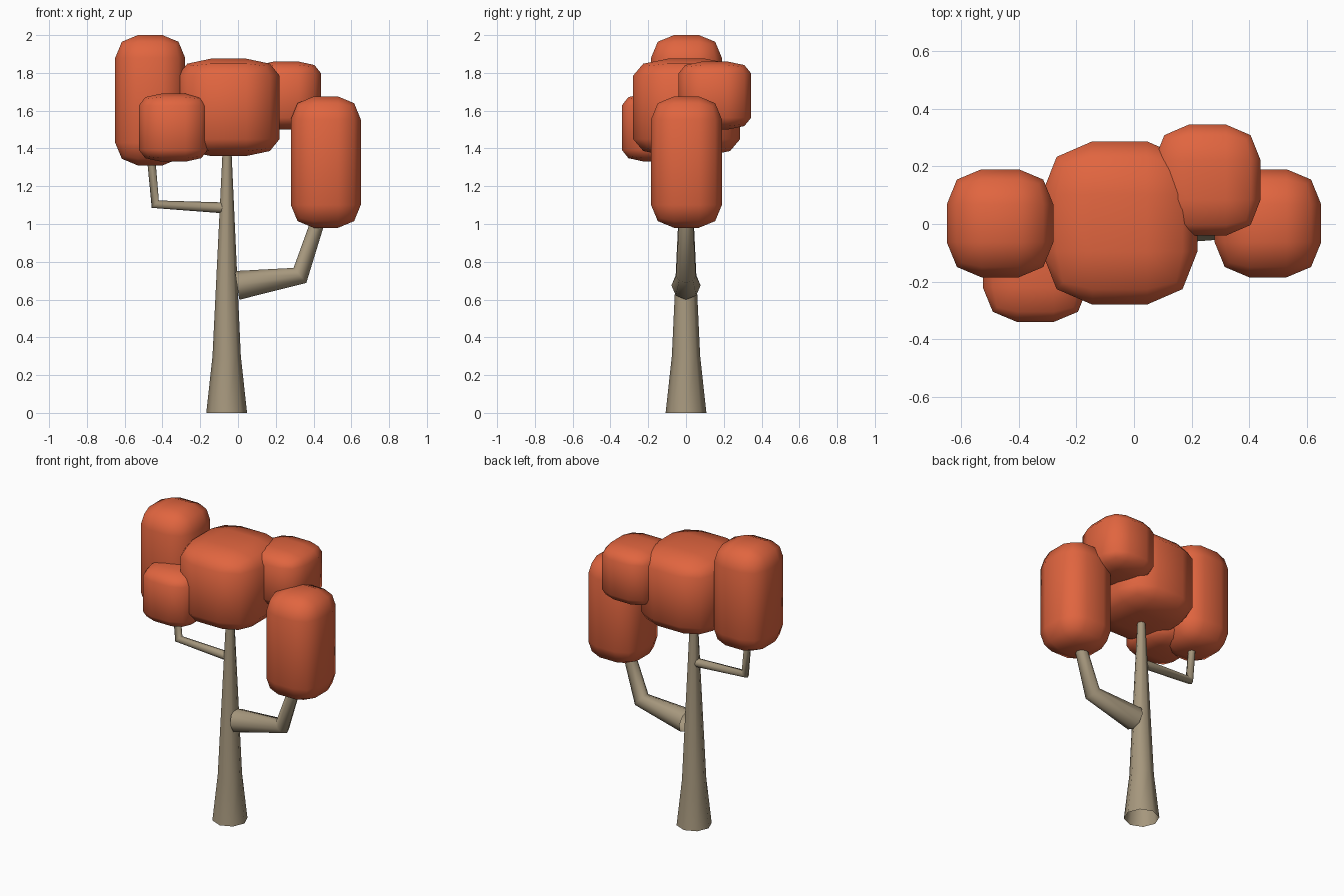
import bpy, bmesh, math
from mathutils import Vector

if "Cube" in bpy.data.objects:
    bpy.data.objects.remove(bpy.data.objects["Cube"])


def material(name, rgb):
    m = bpy.data.materials.new(name)
    m.diffuse_color = (*rgb, 1)
    m.use_nodes = True
    m.node_tree.nodes["Principled BSDF"].inputs["Base Color"].default_value = m.diffuse_color
    return m


LEAF = material("orange_leaves", (0.75, 0.13, 0.05))
BARK = material("tan_bark", (0.38, 0.31, 0.205))


def finish(bm, name, mat):
    bmesh.ops.recalc_face_normals(bm, faces=bm.faces)
    for f in bm.faces:
        f.smooth = True
    me = bpy.data.meshes.new(name)
    bm.to_mesh(me)
    bm.free()
    me.materials.append(mat)
    ob = bpy.data.objects.new(name, me)
    bpy.context.collection.objects.link(ob)
    return ob


def leaf_clump(name, lo, hi):
    """Rounded box (two-segment bevel on a tall block), stretched to its bounds."""
    base = Vector((0.37, 0.37, 0.69))
    lo, hi = Vector(lo), Vector(hi)
    size, mid = hi - lo, (hi + lo) / 2
    bm = bmesh.new()
    bmesh.ops.create_cube(bm, size=1)
    bmesh.ops.scale(bm, vec=base, verts=bm.verts)
    bmesh.ops.bevel(bm, geom=bm.edges[:], offset=0.12, segments=2,
                    profile=0.5, affect='EDGES')
    bmesh.ops.scale(bm, vec=[s / b for s, b in zip(size, base)], verts=bm.verts)
    bmesh.ops.translate(bm, vec=mid, verts=bm.verts)
    return finish(bm, name, LEAF)


def limb(name, path, sides=8):
    """Tapered tube in the xz plane; path holds (x, z, radius), joints are mitred."""
    pts = [Vector((x, 0, z)) for x, z, r in path]
    bm = bmesh.new()
    rings = []
    for i, p in enumerate(pts):
        d = Vector()
        if i > 0:
            d += (p - pts[i - 1]).normalized()
        if i < len(pts) - 1:
            d += (pts[i + 1] - p).normalized()
        d.normalize()
        side = Vector((d.z, 0, -d.x))
        r = path[i][2]
        rings.append([bm.verts.new(p + r * (side * math.cos(a) + Vector((0, math.sin(a), 0))))
                      for a in (2 * math.pi * k / sides for k in range(sides))])
    for a, b in zip(rings, rings[1:]):
        for k in range(sides):
            n = (k + 1) % sides
            bm.faces.new((a[k], a[n], b[n], b[k]))
    return finish(bm, name, BARK)


# Trunk and branches
limb("trunk", [(-0.06, 0, 0.108), (-0.06, 0.3, 0.075), (-0.058, 1.40, 0.023)])
limb("right_branch", [(-0.005, 0.675, 0.077), (0.328, 0.728, 0.052), (0.425, 1.02, 0.037)])
limb("left_branch", [(-0.07, 1.085, 0.029), (-0.438, 1.105, 0.027), (-0.459, 1.34, 0.022)])

# Foliage
leaf_clump("left_leaves", (-0.65, -0.185, 1.31), (-0.28, 0.19, 2.0))
leaf_clump("centre_leaves", (-0.32, -0.28, 1.36), (0.22, 0.287, 1.875))
leaf_clump("front_leaves", (-0.525, -0.34, 1.33), (-0.16, 0.03, 1.69))
leaf_clump("back_leaves", (0.07, -0.04, 1.50), (0.44, 0.345, 1.86))
leaf_clump("right_leaves", (0.28, -0.185, 0.98), (0.65, 0.19, 1.675))
